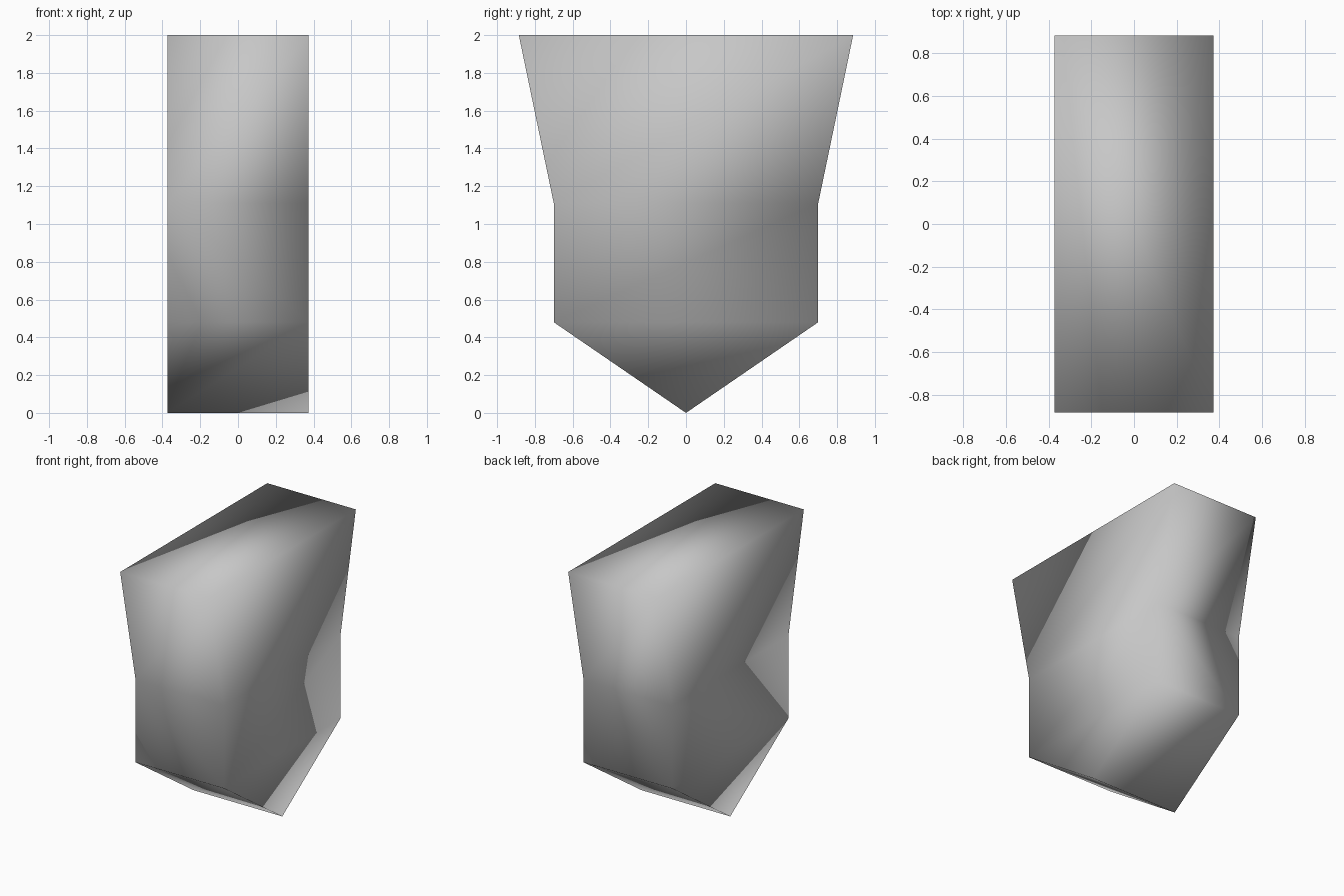
import bpy
from mathutils import Vector

if "Cube" in bpy.data.objects:
    bpy.data.objects.remove(bpy.data.objects["Cube"])

# Profile in (y, z): bottom point, then up the front, across the top, down the back
PROFILE = [(0, 0), (-0.70, 0.48), (-0.70, 1.11), (-0.885, 2.0),
           (0.885, 2.0), (0.70, 1.11), (0.70, 0.48)]
HALF_WIDTH = 0.373
N = len(PROFILE)

# Left ring of points, then right ring
verts = [(x, y, z) for x in (-HALF_WIDTH, HALF_WIDTH) for y, z in PROFILE]

# Band around the profile, with alternating diagonals
faces = []
for i in range(N):
    j = (i + 1) % N
    l0, l1, r0, r1 = i, j, i + N, j + N
    if i % 2:
        faces += [(l0, r0, l1), (r0, r1, l1)]
    else:
        faces += [(l0, r0, r1), (l0, r1, l1)]

# Flat end caps
faces += [(0, 1, 6), (1, 5, 6), (1, 2, 5), (2, 3, 5), (3, 4, 5)]
right = [(0, 6, 1), (1, 6, 5), (1, 5, 2), (2, 5, 4), (2, 4, 3)]
faces += [tuple(v + N for v in f) for f in right]

mesh = bpy.data.meshes.new("tapered_block")
mesh.from_pydata(verts, [], faces)
mesh.update()

# Soft shading over every edge: each corner averages its faces equally
mesh.polygons.foreach_set("use_smooth", [True] * len(mesh.polygons))
normals = [Vector() for _ in verts]
for p in mesh.polygons:
    for v in p.vertices:
        normals[v] += p.normal
mesh.normals_split_custom_set_from_vertices([n.normalized() for n in normals])

# Single grey colour
grey = bpy.data.materials.new("light_grey")
grey.diffuse_color = (0.57, 0.57, 0.57, 1)
grey.use_nodes = True
grey.node_tree.nodes["Principled BSDF"].inputs["Base Color"].default_value = grey.diffuse_color
mesh.materials.append(grey)

block = bpy.data.objects.new("tapered_block", mesh)
bpy.context.collection.objects.link(block)
